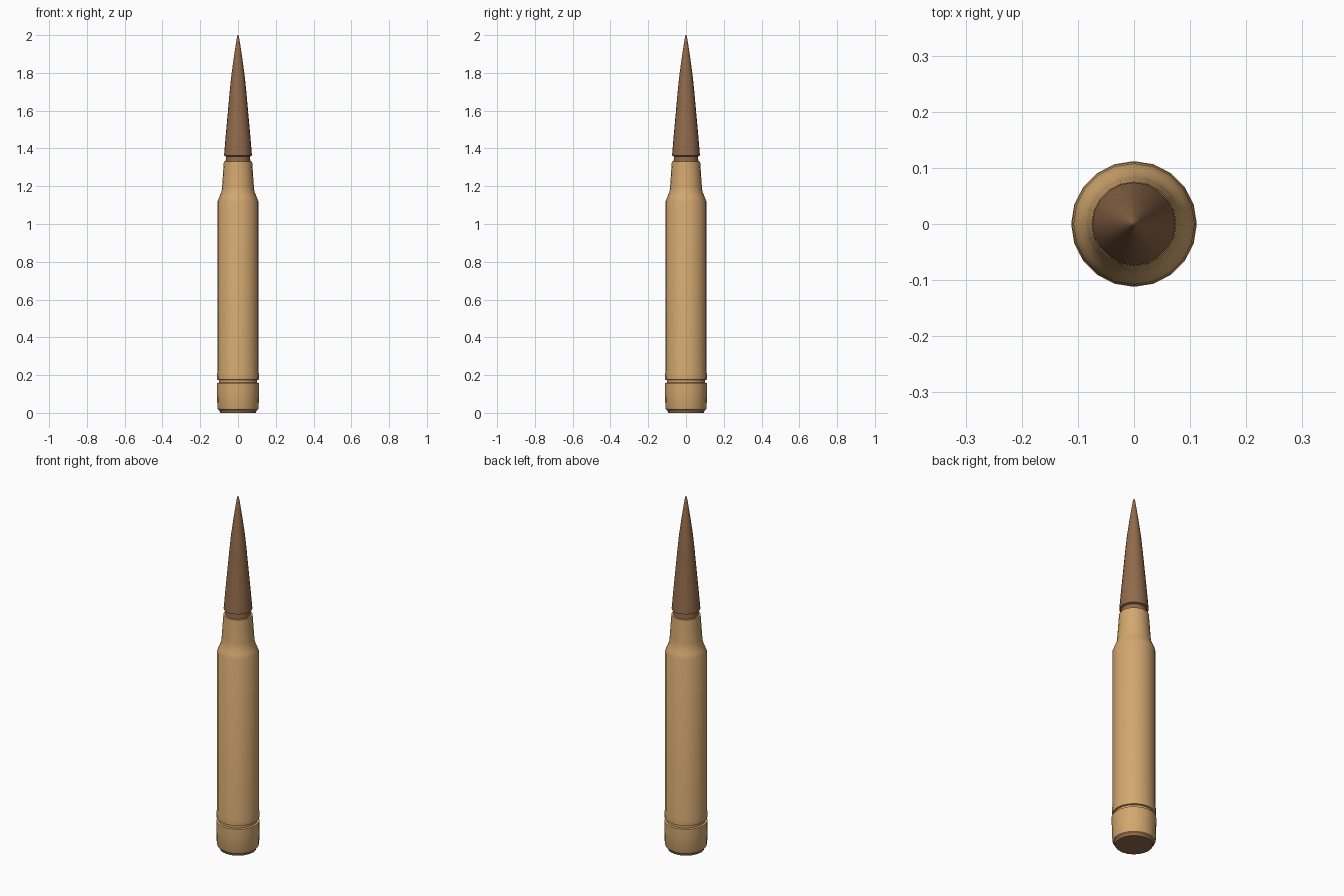
import bpy, bmesh, math

if "Cube" in bpy.data.objects:
    bpy.data.objects.remove(bpy.data.objects["Cube"])

SIDES = 20


def material(name, rgb):
    m = bpy.data.materials.new(name)
    m.diffuse_color = (*rgb, 1)
    m.use_nodes = True
    m.node_tree.nodes["Principled BSDF"].inputs["Base Color"].default_value = m.diffuse_color
    return m


brass = material("brass", (0.65, 0.39, 0.16))
copper = material("copper brown", (0.285, 0.145, 0.07))


def lathe(name, profile, mat):
    """Closed solid of revolution from (radius, z) points, bottom to top."""
    bm = bmesh.new()
    rings = []
    for r, z in profile:
        rings.append([bm.verts.new((r * math.cos(i * math.tau / SIDES),
                                    r * math.sin(i * math.tau / SIDES), z))
                      for i in range(SIDES)])
    for a, b in zip(rings, rings[1:]):
        for i in range(SIDES):
            j = (i + 1) % SIDES
            bm.faces.new((a[i], a[j], b[j], b[i]))
    bm.faces.new(rings[0][::-1])
    bm.faces.new(rings[-1])
    me = bpy.data.meshes.new(name)
    bm.to_mesh(me)
    bm.free()
    me.materials.append(mat)
    ob = bpy.data.objects.new(name, me)
    bpy.context.collection.objects.link(ob)
    bpy.ops.object.select_all(action='DESELECT')
    ob.select_set(True)
    bpy.context.view_layer.objects.active = ob
    bpy.ops.object.shade_smooth_by_angle(angle=math.radians(30))
    return ob


# Dark base plate
lathe("base_plate", [(0.095, 0), (0.098, 0.012), (0.107, 0.02)], copper)

# Case with rim, extraction groove, shoulder and neck
lathe("case", [(0.107, 0.02), (0.109, 0.026), (0.112, 0.12), (0.112, 0.158),
               (0.101, 0.160), (0.101, 0.174), (0.110, 0.176), (0.111, 0.205),
               (0.108, 0.22), (0.108, 1.12), (0.098, 1.145), (0.087, 1.172),
               (0.084, 1.20), (0.075, 1.33)], brass)

# Pointed tip with the groove under it
lathe("tip", [(0.066, 1.32), (0.064, 1.358), (0.074, 1.362), (0.064, 1.48),
              (0.053, 1.60), (0.045, 1.69), (0.036, 1.78), (0.024, 1.87),
              (0.015, 1.93), (0.005, 1.993), (0.002, 2.0)], copper)
